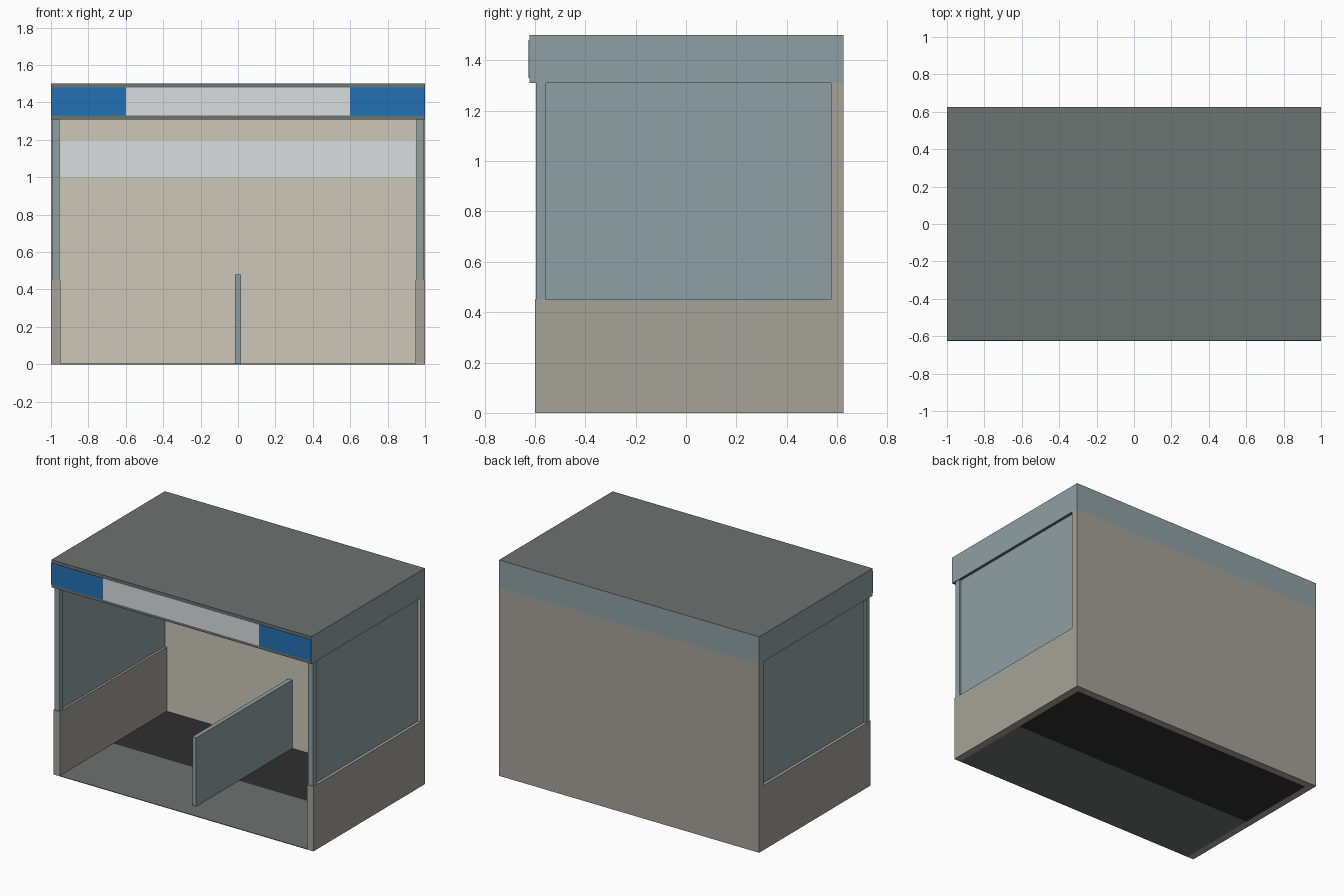
import bpy

default_cube = bpy.data.objects.get("Cube")
if default_cube:
    bpy.data.objects.remove(default_cube, do_unlink=True)


def linear(v):
    v /= 255
    return v / 12.92 if v <= 0.04045 else ((v + 0.055) / 1.055) ** 2.4


def material(name, r, g, b):
    mat = bpy.data.materials.new(name)
    mat.use_nodes = True
    color = (linear(r), linear(g), linear(b), 1)
    mat.diffuse_color = color
    bsdf = next(n for n in mat.node_tree.nodes if n.type == 'BSDF_PRINCIPLED')
    bsdf.inputs["Base Color"].default_value = color
    return mat


outer_tan = material("outer tan", 166, 162, 152)
inner_tan = material("inner tan", 204, 199, 185)
blue_grey = material("blue grey", 144, 160, 164)
slate = material("slate", 108, 115, 113)
white = material("off white", 218, 221, 222)
blue = material("sign blue", 34, 113, 179)
black = material("dark floor", 47, 47, 47)


def box(name, x, y, z, *mats):
    """Box from (min, max) ranges on each axis."""
    bpy.ops.mesh.primitive_cube_add(size=1)
    obj = bpy.context.object
    obj.name = name
    for v in obj.data.vertices:
        v.co = [r[1] if c > 0 else r[0] for c, r in zip(v.co, (x, y, z))]
    for m in mats:
        obj.data.materials.append(m)
    return obj


def paint(obj, index, rule):
    for f in obj.data.polygons:
        if rule(f.normal):
            f.material_index = index


FRONT, BACK, INNER = -0.6, 0.625, 0.575
EAVE, SILL, HALF = 1.31, 0.45, 0.95

# Back wall, lighter on the inside
back = box("back_wall", (-1, 1), (INNER, BACK), (0, EAVE), outer_tan, inner_tan)
paint(back, 1, lambda n: n.y < -0.5)
box("back_wall_band", (-HALF, HALF), (INNER - 0.006, INNER), (1, 1.2), white)

# Side walls, corner posts and recessed panels
for side, s in (("left", 1), ("right", -1)):
    def span(a, b):
        return sorted((a * s, b * s))
    box(side + "_low_wall", span(HALF, 1), (FRONT, INNER), (0, SILL), outer_tan)
    box(side + "_front_post", span(0.955, 0.995), (FRONT + 0.005, -0.555),
        (SILL, EAVE), blue_grey)
    box(side + "_side_panel", span(0.965, 0.98), (-0.555, INNER),
        (SILL, EAVE), blue_grey)

# Floor in two tones
MID = (FRONT + INNER) / 2
box("front_floor", (-HALF, HALF), (FRONT, MID), (0, 0.004), slate)
box("back_floor", (-HALF, HALF), (MID, INNER), (0, 0.004), black)

# Low divider
box("divider", (-0.015, 0.015), (-0.48, INNER), (0.004, 0.48), blue_grey)

# Roof with paler sides and back
roof = box("roof", (-1, 1), (-0.622, BACK), (EAVE, 1.5), slate, blue_grey)
paint(roof, 1, lambda n: abs(n.x) > 0.5 or n.y > 0.5)

# Front sign plates
for name, x, mat in (("left_sign", (0.6, 1), blue),
                     ("middle_sign", (-0.6, 0.6), white),
                     ("right_sign", (-1, -0.6), blue)):
    box(name, x, (-0.625, -0.622), (1.33, 1.48), mat)
